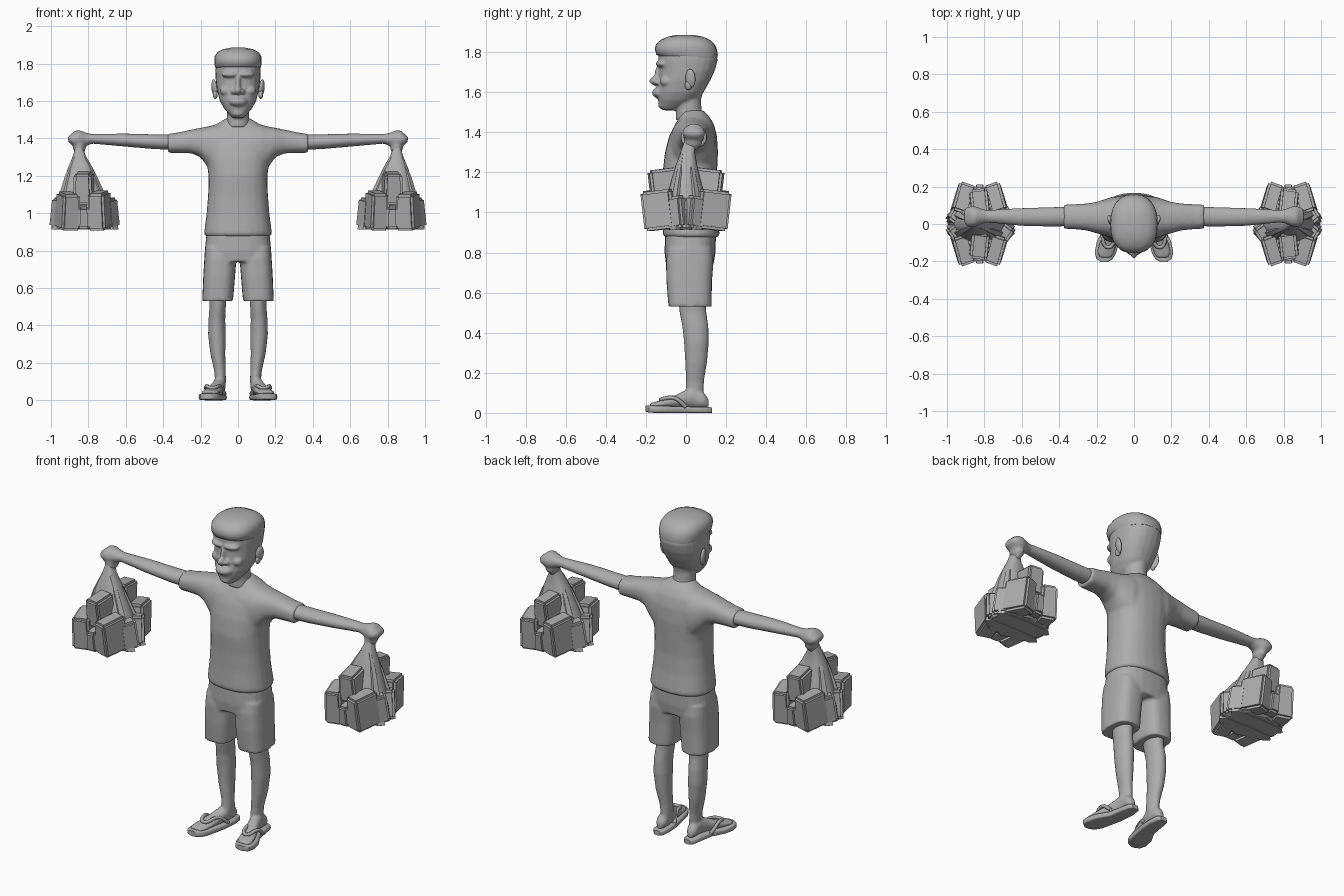
import bpy, bmesh, math
from mathutils import Matrix, Euler, Vector

grey = bpy.data.materials.new("plain_grey")
grey.diffuse_color = (0.42, 0.42, 0.42, 1)
AXES = {'x': (1, 2, 0), 'y': (0, 2, 1), 'z': (0, 1, 2)}


def add_loft(bm, axis, rings, n=24, p=2.0):
    """Skin superellipse rings: (position, a_min, a_max, b_min, b_max)."""
    ia, ib, it = AXES[axis]
    loops = []
    for t, a0, a1, b0, b1 in rings:
        loop = []
        for k in range(n):
            th = 2 * math.pi * k / n
            c, s = math.cos(th), math.sin(th)
            co = [0, 0, 0]
            co[ia] = (a0 + a1) / 2 + (a1 - a0) / 2 * math.copysign(abs(c) ** (2 / p), c)
            co[ib] = (b0 + b1) / 2 + (b1 - b0) / 2 * math.copysign(abs(s) ** (2 / p), s)
            co[it] = t
            loop.append(bm.verts.new(co))
        loops.append(loop)
    for l0, l1 in zip(loops, loops[1:]):
        for k in range(n):
            bm.faces.new((l0[k], l0[(k + 1) % n], l1[(k + 1) % n], l1[k]))
    bm.faces.new(loops[0])
    bm.faces.new(loops[-1])


def add_ball(bm, loc, size, rot=(0, 0, 0)):
    m = Matrix.Translation(loc) @ Euler(rot).to_matrix().to_4x4() @ Matrix.Diagonal((*size, 1))
    bmesh.ops.create_uvsphere(bm, u_segments=20, v_segments=12, radius=1, matrix=m)


def finish(name, bm, mirror=False, voxel=0, smooth=0, angle=40):
    bmesh.ops.recalc_face_normals(bm, faces=bm.faces)
    me = bpy.data.meshes.new(name)
    bm.to_mesh(me)
    bm.free()
    me.materials.append(grey)
    ob = bpy.data.objects.new(name, me)
    bpy.context.collection.objects.link(ob)
    bpy.ops.object.select_all(action='DESELECT')
    bpy.context.view_layer.objects.active = ob
    ob.select_set(True)
    bpy.ops.object.shade_smooth_by_angle(angle=math.radians(angle))
    if mirror:
        ob.modifiers.new("mirror", 'MIRROR').use_mirror_merge = False
    if voxel:
        r = ob.modifiers.new("blend", 'REMESH')
        r.mode, r.voxel_size, r.use_smooth_shade = 'VOXEL', voxel, True
        s = ob.modifiers.new("soften", 'SMOOTH')
        s.factor, s.iterations = 0.5, smooth
    return ob


# Shirt: trunk and sleeves blended together
bm = bmesh.new()
add_loft(bm, 'z', [
    (.875, -.172, .172, -.105, .16), (.89, -.182, .182, -.117, .168), (1.0, -.168, .168, -.112, .155),
    (1.1, -.16, .16, -.112, .15), (1.2, -.158, .158, -.117, .155), (1.3, -.17, .17, -.105, .16),
    (1.38, -.18, .18, -.085, .155), (1.44, -.165, .165, -.055, .14), (1.48, -.11, .11, -.03, .115),
    (1.51, -.06, .06, -.02, .085)], p=2.4)
add_loft(bm, 'x', [
    (.04, -.08, .15, 1.2, 1.48), (.12, -.075, .145, 1.2, 1.475), (.165, -.06, .13, 1.25, 1.463),
    (.2, -.05, .118, 1.3, 1.457), (.25, -.035, .11, 1.32, 1.447), (.32, -.028, .106, 1.322, 1.432),
    (.375, -.026, .104, 1.322, 1.425)], p=2.4)
finish("shirt", bm, mirror=True, voxel=.011, smooth=4)

# Bare arms with fists
bm = bmesh.new()
add_loft(bm, 'x', [
    (.33, -.012, .092, 1.338, 1.42), (.45, -.014, .09, 1.343, 1.422), (.6, -.01, .085, 1.356, 1.426),
    (.7, 0, .08, 1.365, 1.425), (.78, .008, .074, 1.372, 1.424), (.81, .002, .08, 1.36, 1.43),
    (.845, -.014, .094, 1.345, 1.443), (.87, -.018, .095, 1.35, 1.442), (.895, -.01, .088, 1.37, 1.42),
    (.908, .01, .07, 1.385, 1.41)])
add_loft(bm, 'z', [(1.31, .83, .865, .0, .05), (1.34, .815, .88, -.012, .08),
                   (1.38, .815, .89, -.012, .085)], n=12)
finish("arms", bm, mirror=True, voxel=.008, smooth=2)

# Shorts: hips and two wide legs
bm = bmesh.new()
add_loft(bm, 'z', [(.74, -.178, .178, -.1, .138), (.8, -.178, .178, -.107, .147),
                   (.9, -.168, .168, -.105, .15)], p=2.6)
add_loft(bm, 'z', [(.53, .028, .19, -.088, .128), (.56, .024, .19, -.09, .128),
                   (.66, .016, .186, -.098, .13), (.76, .008, .18, -.1, .138),
                   (.82, .01, .176, -.09, .13)], p=2.8)
finish("shorts", bm, mirror=True, voxel=.009, smooth=2)

# Lower legs and feet
bm = bmesh.new()
add_loft(bm, 'z', [
    (.05, .07, .128, .0, .1), (.1, .064, .122, -.002, .088), (.16, .066, .128, .0, .09),
    (.25, .068, .148, -.004, .105), (.35, .066, .16, -.01, .114), (.43, .068, .158, -.018, .112),
    (.5, .065, .152, -.032, .102), (.58, .06, .155, -.04, .1)])
add_loft(bm, 'y', [
    (.112, .085, .115, .03, .07), (.09, .07, .13, .025, .1), (.04, .066, .132, .025, .13),
    (-.01, .074, .145, .025, .11), (-.06, .084, .168, .025, .085), (-.11, .094, .188, .025, .066),
    (-.155, .105, .198, .025, .055), (-.18, .12, .185, .028, .048)])
finish("legs", bm, mirror=True, voxel=.008, smooth=3)

# Sandals: sole and strap tubes
bm = bmesh.new()
add_loft(bm, 'y', [
    (.13, .08, .118, 0, .026), (.115, .066, .134, 0, .029), (.06, .06, .144, 0, .03),
    (-.02, .066, .158, 0, .032), (-.09, .08, .198, 0, .034), (-.15, .094, .21, 0, .036),
    (-.185, .112, .202, .002, .038), (-.202, .138, .178, .006, .036)], p=5)
finish("sandal_soles", bm, mirror=True)
for side, sx in (("left", 1), ("right", -1)):
    cu = bpy.data.curves.new(side + "_strap", 'CURVE')
    cu.dimensions, cu.bevel_depth, cu.bevel_resolution = '3D', .01, 2
    cu.resolution_u = 6
    pts = [(.07, .01, .03), (.095, -.05, .075), (.138, -.125, .066), (.17, -.06, .075), (.162, 0, .03)]
    sp = cu.splines.new('BEZIER')
    sp.bezier_points.add(len(pts) - 1)
    for b, q in zip(sp.bezier_points, pts):
        b.co = (q[0] * sx, q[1], q[2])
        b.handle_left_type = b.handle_right_type = 'AUTO'
    cu.materials.append(grey)
    bpy.context.collection.objects.link(bpy.data.objects.new(side + "_strap", cu))

# Head: skull, neck, brow, nose, lips and chin
bm = bmesh.new()
add_loft(bm, 'z', [
    (1.51, -.03, .03, -.115, -.05), (1.525, -.045, .045, -.132, -.02), (1.56, -.075, .075, -.14, .05),
    (1.6, -.097, .097, -.142, .088), (1.66, -.113, .113, -.135, .122), (1.71, -.119, .119, -.132, .145),
    (1.76, -.122, .122, -.138, .158), (1.81, -.12, .12, -.136, .15), (1.845, -.108, .108, -.12, .13),
    (1.87, -.07, .07, -.08, .09)], p=2.3)
add_loft(bm, 'z', [(1.46, -.068, .068, -.05, .1), (1.51, -.06, .06, -.05, .078),
                   (1.56, -.06, .06, -.055, .075), (1.63, -.06, .06, -.04, .09)])
add_ball(bm, (0, -.148, 1.657), (.02, .036, .024))
add_ball(bm, (0, -.135, 1.69), (.014, .022, .045))
add_ball(bm, (0, -.13, 1.597), (.05, .04, .028))
add_ball(bm, (0, -.115, 1.535), (.035, .025, .02))
for s in (-1, 1):
    add_ball(bm, (s * .022, -.14, 1.65), (.016, .024, .014))
    add_ball(bm, (s * .045, -.125, 1.742), (.045, .026, .016), (0, 0, s * .3))
    add_ball(bm, (s * .065, -.1, 1.655), (.032, .03, .026))
finish("head", bm, voxel=.007, smooth=3)

# Hair cap overhanging the forehead
bm = bmesh.new()
add_loft(bm, 'z', [
    (1.772, -.118, .118, -.115, .157), (1.787, -.124, .124, -.148, .159), (1.815, -.127, .127, -.156, .154),
    (1.84, -.124, .124, -.15, .143), (1.862, -.11, .11, -.125, .118), (1.877, -.08, .08, -.09, .085),
    (1.886, -.035, .035, -.05, .04)], p=2.4)
finish("hair", bm, angle=60)

# Ears
bm = bmesh.new()
add_ball(bm, (.126, .022, 1.668), (.014, .026, .048), (0, .12, -.35))
add_ball(bm, (.122, .012, 1.635), (.013, .018, .024))
finish("ears", bm, mirror=True)

# Carrier bags: gathered sheet with pleats below
bm = bmesh.new()
add_loft(bm, 'z', [
    (.915, .665, .985, -.115, .115), (.925, .642, .995, -.13, .13), (1.0, .668, .982, -.115, .115),
    (1.08, .695, .962, -.098, .098), (1.16, .735, .94, -.075, .075), (1.24, .775, .91, -.05, .055),
    (1.3, .81, .885, -.028, .045), (1.35, .832, .87, -.01, .05)], n=32, p=2.6)
for v in bm.verts:
    d = v.co - Vector((.82, 0, v.co.z))
    if v.co.z < 1.2:
        fold = .07 * min(1, (1.2 - v.co.z) / .2) * math.cos(8 * math.atan2(d.y, d.x))
        v.co.x += d.x * (fold - .06)
        v.co.y += d.y * fold
finish("bag_sheets", bm, mirror=True, angle=25)

# Side panels of each bag, flaring to the outer corners
bm = bmesh.new()
for y in (-.05, .05):
    add_loft(bm, 'z', [(.912, .637, .998, y - .035, y + .035), (1.06, .69, .968, y - .028, y + .028),
                       (1.2, .755, .925, y * .6 - .02, y * .6 + .02),
                       (1.3, .815, .88, y * .3 - .012, y * .3 + .012)], n=8, p=4)
finish("bag_sides", bm, mirror=True, angle=25)

# Packed goods: chunky boxes bulging front and back
bm = bmesh.new()
goods = [(.74, .13, 1.015, .1, .16, .2, .3), (.91, .13, 1.012, .105, .16, .195, -.3),
         (.825, .11, 1.135, .105, .14, .165, .12), (.825, .15, .98, .07, .11, .12, .0),
         (.69, .045, 1.0, .08, .1, .16, .6), (.95, .045, 1.0, .08, .1, .16, -.6)]
for x, y, z, w, d, h, rot in goods:
    for s in (-1, 1):
        m = (Matrix.Translation((x, s * y, z)) @ Matrix.Rotation(-s * rot, 4, 'Z')
             @ Matrix.Rotation(-s * .12, 4, 'X') @ Matrix.Diagonal((w, d, h, 1)))
        new = bmesh.ops.create_cube(bm, size=1, matrix=m)["verts"]
        for v in new:  # taper towards the top
            if v.co.z > z:
                v.co.x += (x - v.co.x) * .12
bmesh.ops.bevel(bm, geom=bm.edges[:], offset=.013, segments=2, affect='EDGES')
finish("bag_goods", bm, mirror=True, angle=35)
